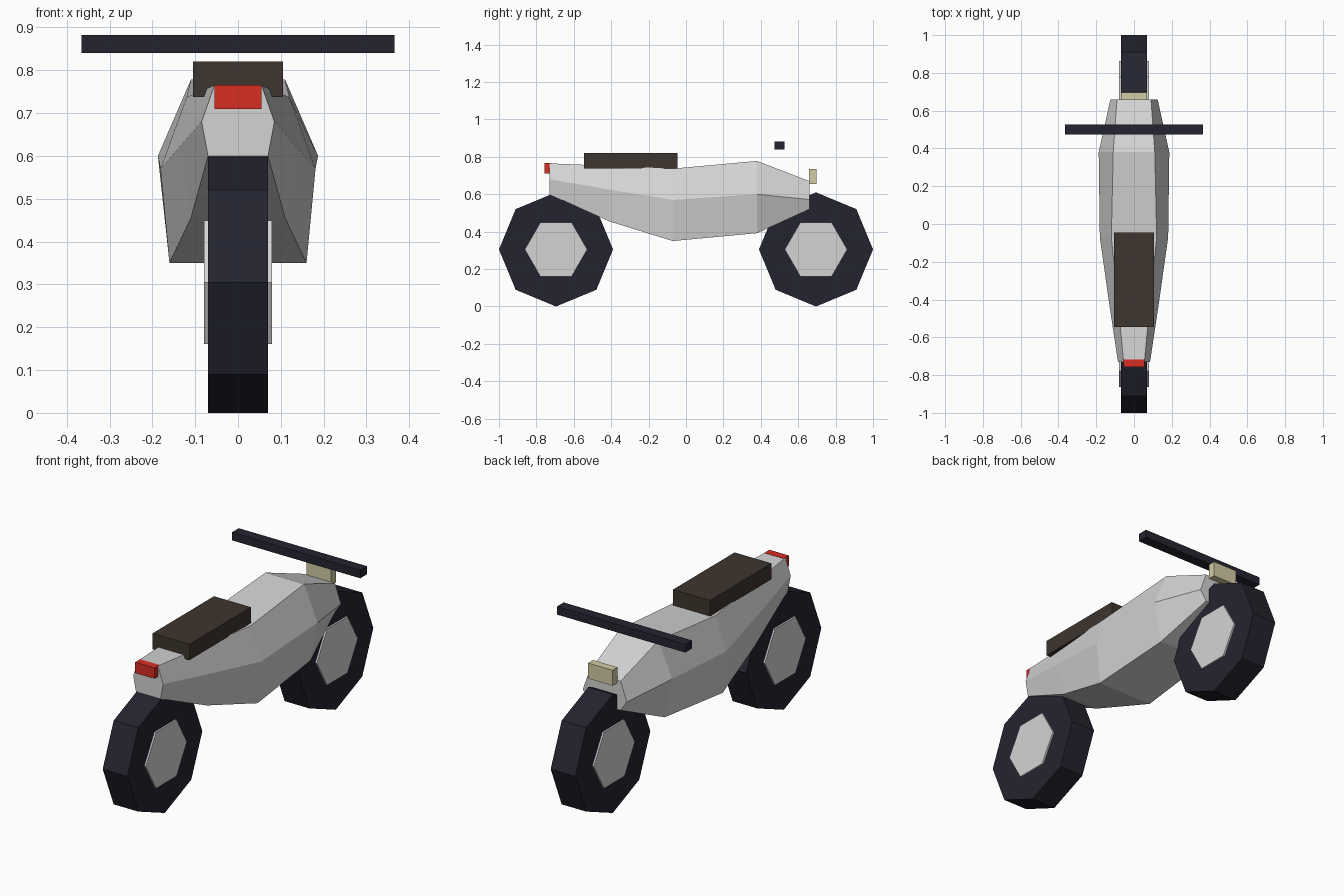
import bpy, bmesh, math

if "Cube" in bpy.data.objects:
    bpy.data.objects.remove(bpy.data.objects["Cube"])


def material(name, srgb):
    lin = [((c / 255 + 0.055) / 1.055) ** 2.4 for c in srgb]
    m = bpy.data.materials.new(name)
    m.diffuse_color = (*lin, 1)
    m.use_nodes = True
    m.node_tree.nodes["Principled BSDF"].inputs["Base Color"].default_value = m.diffuse_color
    return m


grey = material("light grey paint", (212, 212, 212))
rubber = material("dark blue rubber", (36, 36, 48))
leather = material("brown leather", (62, 53, 46))
red = material("red lens", (216, 46, 36))
cream = material("cream lens", (212, 203, 165))


def loft(name, rings, mat):
    """Skin equal-length closed rings of points and cap both ends."""
    bm = bmesh.new()
    vs = [[bm.verts.new(p) for p in ring] for ring in rings]
    n = len(vs[0])
    for a, b in zip(vs, vs[1:]):
        for i in range(n):
            j = (i + 1) % n
            bm.faces.new((a[i], a[j], b[j], b[i]))
    bm.faces.new(vs[0])
    bm.faces.new(vs[-1])
    bmesh.ops.recalc_face_normals(bm, faces=bm.faces)
    me = bpy.data.meshes.new(name)
    bm.to_mesh(me)
    bm.free()
    me.materials.append(mat)
    ob = bpy.data.objects.new(name, me)
    bpy.context.collection.objects.link(ob)
    return ob


def box(name, hx, y0, y1, z0, z1, mat):
    loft(name, [[(-hx, y, z0), (hx, y, z0), (hx, y, z1), (-hx, y, z1)]
                for y in (y0, y1)], mat)


def disc(name, y, z, r, sides, hx, mat):
    angles = [2 * math.pi * i / sides for i in range(sides)]
    loft(name, [[(x, y + r * math.cos(a), z + r * math.sin(a)) for a in angles]
                for x in (-hx, hx)], mat)


# Wheels: octagonal tyres with hexagonal hubs showing on both sides
for label, y in (("rear", -0.695), ("front", 0.695)):
    disc(label + "_tyre", y, 0.305, 0.305, 8, 0.07, rubber)
    disc(label + "_hub", y, 0.305, 0.167, 6, 0.079, grey)

# Body: six-sided sections, each y, (half width, z) for top, middle, bottom
sections = [
    (-0.73, (0.055, 0.765), (0.085, 0.68), (0.07, 0.60)),
    (-0.41, (0.085, 0.752), (0.133, 0.625), (0.11, 0.455)),
    (-0.07, (0.12, 0.737), (0.181, 0.57), (0.16, 0.35)),
    (0.38, (0.11, 0.778), (0.187, 0.60), (0.145, 0.392)),
    (0.66, (0.09, 0.67), (0.125, 0.572), (0.09, 0.52)),
]
loft("body", [[(w, y, z) for w, z in prof] + [(-w, y, z) for w, z in reversed(prof)]
              for y, *prof in sections], grey)

# Seat, lights and handlebar
box("seat", 0.105, -0.545, -0.045, 0.738, 0.82, leather)
box("tail_light", 0.055, -0.757, -0.717, 0.71, 0.766, red)
box("headlight", 0.07, 0.657, 0.697, 0.655, 0.735, cream)
box("handlebar", 0.365, 0.473, 0.527, 0.84, 0.882, rubber)
